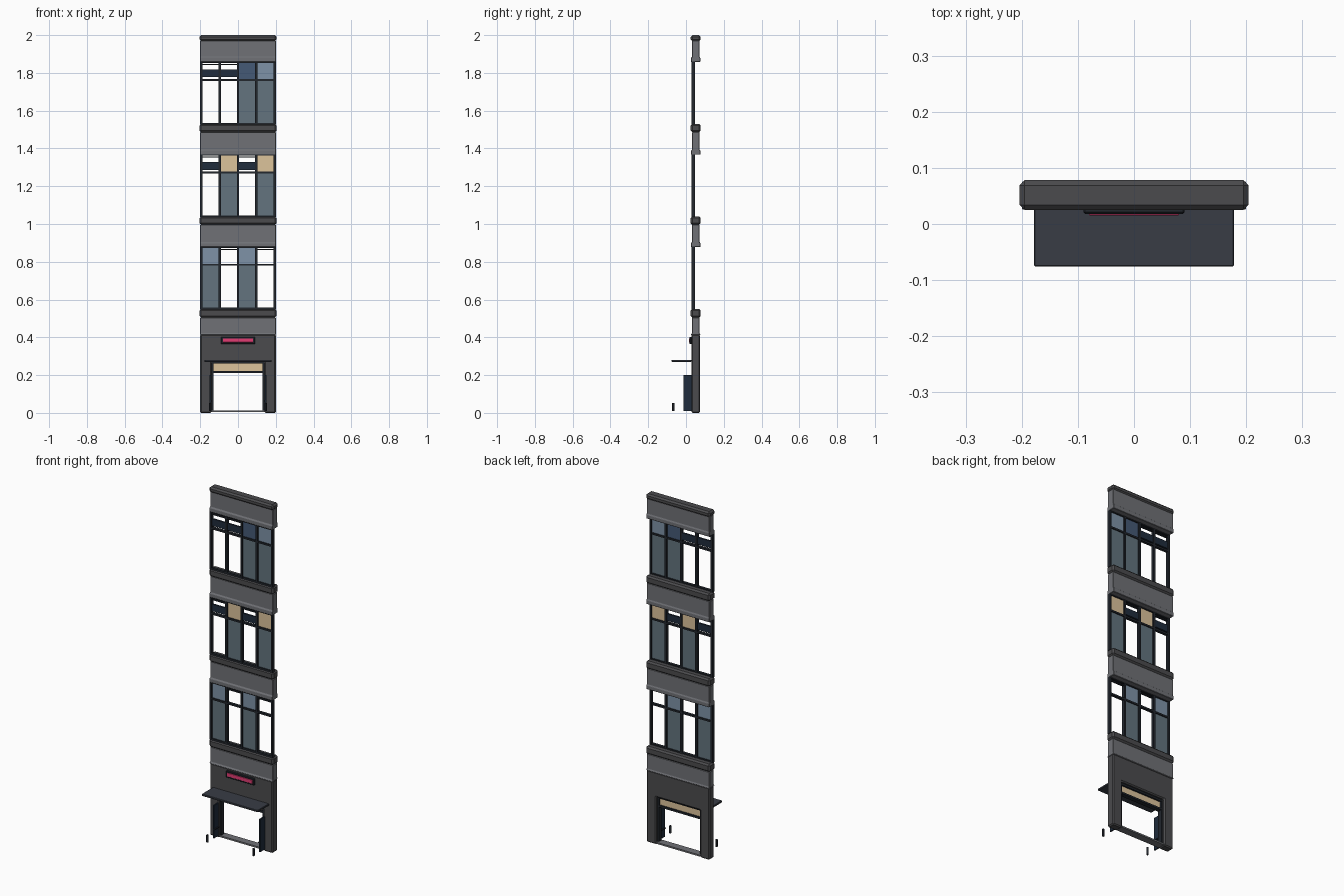
import bpy, bmesh

if "Cube" in bpy.data.objects:
    bpy.data.objects.remove(bpy.data.objects["Cube"])

def mat(name, c):
    m = bpy.data.materials.new(name)
    m.diffuse_color = (*c, 1)
    m.use_nodes = True
    m.node_tree.nodes["Principled BSDF"].inputs["Base Color"].default_value = m.diffuse_color
    return m

DARK = mat("dark_stone", (.07, .07, .075))
GREY = mat("grey_panel", (.16, .165, .18))
FRAME = mat("frame_black", (.016, .02, .027))
NAVY = mat("navy", (.014, .025, .045))
GLASS = mat("slate_glass", (.125, .175, .21))
LIGHT = mat("light_blue", (.21, .29, .39))
BLUE = mat("deep_blue", (.06, .1, .18))
BEIGE = mat("beige_blind", (.72, .55, .33))
PINK = mat("pink_light", (.75, .045, .17))
CANOPY = mat("canopy_slate", (.04, .046, .06))

def finish(name, bm, m, bevel=0, seg=1):
    bmesh.ops.recalc_face_normals(bm, faces=bm.faces)
    me = bpy.data.meshes.new(name)
    bm.to_mesh(me)
    bm.free()
    ob = bpy.data.objects.new(name, me)
    bpy.context.collection.objects.link(ob)
    me.materials.append(m)
    if bevel:
        b = ob.modifiers.new("bevel", "BEVEL")
        b.width, b.segments = bevel, seg
    return ob

def box(name, x0, x1, y0, y1, z0, z1, m, bevel=0):
    bm = bmesh.new()
    bmesh.ops.create_cube(bm, size=1)
    for v in bm.verts:
        v.co = (x1 if v.co.x > 0 else x0, y1 if v.co.y > 0 else y0, z1 if v.co.z > 0 else z0)
    return finish(name, bm, m, bevel)

def prism(name, pts, axis, a, b, m, bevel=0):
    """Extrude a closed profile along x (points are y,z) or y (points are x,z)."""
    bm = bmesh.new()
    put = (lambda p, t: (t, p[0], p[1])) if axis == "x" else (lambda p, t: (p[0], t, p[1]))
    ra = [bm.verts.new(put(p, a)) for p in pts]
    rb = [bm.verts.new(put(p, b)) for p in pts]
    bm.faces.new(ra)
    bm.faces.new(rb[::-1])
    for i in range(len(pts)):
        j = (i + 1) % len(pts)
        bm.faces.new((ra[i], ra[j], rb[j], rb[i]))
    return finish(name, bm, m, bevel)

def band(name, z0, z1):
    # projecting stone band with chamfered edges
    box(name, -.204, .204, .025, .078, z0, z1, DARK, .009)

def spandrel(name, z0, z1, lip=True):
    # wall panel between floors, with a small lip along its foot
    h = .022 if lip else .004
    prism(name, [(.026, z0), (.026, z0 + h), (.032, z0 + h + .004), (.032, z1),
                 (.072, z1), (.072, z0 + h + .004), (.076, z0 + h), (.076, z0)],
          "x", -.2, .2, GREY, .002)

# Ground floor portal
prism("ground_wall", [(-.2, 0), (-.14, 0), (-.14, .272), (.14, .272), (.14, 0), (.2, 0),
                      (.2, .415), (-.2, .415)], "y", .028, .074, DARK, .006)
for s, side in ((-1, "left"), (1, "right")):
    xs = lambda a, b: sorted((s * a, s * b))
    box("door_jamb_" + side, *xs(.131, .143), .035, .06, .005, .272, FRAME)
    box("door_leaf_" + side, *xs(.143, .151), -.013, .03, .01, .2, NAVY, .001)
    box("door_handle_" + side, *xs(.137, .143), -.012, .028, .06, .066, FRAME)
    # bollard
    bm = bmesh.new()
    bmesh.ops.create_cone(bm, cap_ends=True, segments=12, radius1=.006, radius2=.006, depth=.044)
    bmesh.ops.translate(bm, verts=bm.verts, vec=(s * .147, -.068, .031))
    finish("bollard_" + side, bm, FRAME, .0015)
box("door_threshold", -.14, .14, .03, .072, .004, .013, GREY)
box("door_transom_bar", -.143, .143, .035, .06, .212, .222, FRAME)
box("door_head_bar", -.143, .143, .035, .06, .262, .272, FRAME)
box("door_transom_panel", -.135, .135, .045, .05, .222, .264, BEIGE)
box("canopy", -.178, .178, -.076, .028, .27, .281, CANOPY, .002)
box("sign_frame", -.09, .09, .018, .03, .364, .403, FRAME, .003)
box("sign_light", -.08, .08, .015, .022, .373, .394, PINK, .001)

# Bands and spandrels
spandrel("lower_spandrel", .412, .505, False)
for i, z in enumerate((.505, .995, 1.485)):
    band(f"sill_band_{i + 1}", z, z + .045)
spandrel("spandrel_1", .878, .996)
spandrel("spandrel_2", 1.367, 1.486)
spandrel("spandrel_3", 1.858, 1.972)
band("top_cornice", 1.968, 2.0)

# Windows: each bay is glazed (upper pane colour), open, or open with a navy strip
FLOORS = ((.548, (LIGHT, None, LIGHT, None)),
          (1.037, (NAVY, BEIGE, NAVY, BEIGE)),
          (1.527, (NAVY, NAVY, BLUE, LIGHT)))
for f, (z, bays) in enumerate(FLOORS, 1):
    top, tr = z + .334, z + .236
    for i in range(5):
        x = -.194 + i * .097
        box(f"mullion_{f}_{i}", x - .006, x + .006, .029, .047, z, top, FRAME)
    for n, rz in (("bottom", z + .004), ("transom", tr), ("top", top - .003)):
        box(f"{n}_rail_{f}", -.198, .198, .03, .046, rz - .005, rz + .005, FRAME)
    for i, kind in enumerate(bays):
        x0 = -.194 + i * .097 + .005
        x1 = x0 + .087
        if kind in (None, NAVY):
            box(f"open_bay_bar_{f}_{i}", x0, x1, .032, .044, top - .02, top - .014, FRAME)
            if kind:
                box(f"navy_strip_{f}_{i}", x0, x1, .033, .043, tr + .014, tr + .054, NAVY)
        else:
            box(f"lower_pane_{f}_{i}", x0, x1, .037, .04, z + .006, tr - .004, GLASS)
            box(f"upper_pane_{f}_{i}", x0, x1, .037, .04, tr + .004, top - .004, kind)
